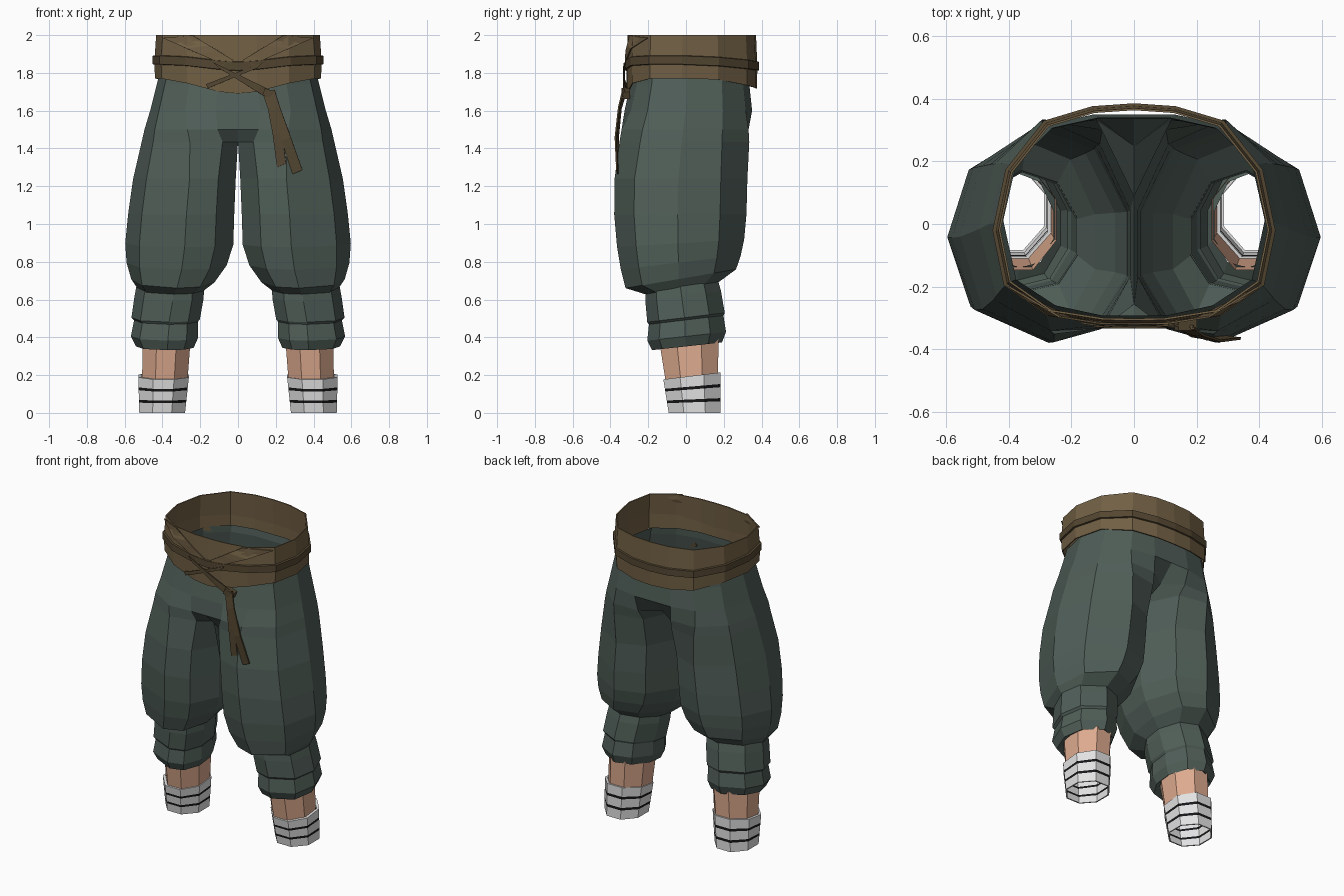
import bpy, bmesh, math
from mathutils import Vector

if "Cube" in bpy.data.objects:
    bpy.data.objects.remove(bpy.data.objects["Cube"])


def mat(name, rgb):
    m = bpy.data.materials.new(name)
    m.diffuse_color = (*rgb, 1)
    m.use_nodes = True
    m.node_tree.nodes["Principled BSDF"].inputs["Base Color"].default_value = m.diffuse_color
    return m


GREEN = mat("trouser green", (0.079, 0.110, 0.095))
BROWN = mat("sash brown", (0.165, 0.115, 0.058))
STRAP = mat("strap brown", (0.088, 0.062, 0.031))
SKIN = mat("skin", (0.72, 0.40, 0.27))
WHITE = mat("sock white", (0.76, 0.76, 0.77))
BLACK = mat("stripe black", (0.008, 0.008, 0.009))


def loft(name, rings, mats, mirror=False, thick=0, band_mat=None):
    """Skin a list of closed rings; faces lying on x = 0 are left out."""
    bm = bmesh.new()
    rows = [[bm.verts.new(p) for p in r] for r in rings]
    n = len(rings[0])
    for k, (a, b) in enumerate(zip(rows, rows[1:])):
        for i in range(n):
            j = (i + 1) % n
            quad = [a[i], a[j], b[j], b[i]]
            if all(abs(v.co.x) < 1e-5 for v in quad):
                continue
            f = bm.faces.new(quad)
            f.material_index = band_mat(k) if band_mat else 0
    bmesh.ops.recalc_face_normals(bm, faces=bm.faces)
    return finish(name, bm, mats, mirror, thick)


def finish(name, bm, mats, mirror=False, thick=0):
    me = bpy.data.meshes.new(name)
    bm.to_mesh(me)
    bm.free()
    ob = bpy.data.objects.new(name, me)
    bpy.context.collection.objects.link(ob)
    for m in mats:
        me.materials.append(m)
    if thick:
        s = ob.modifiers.new("thickness", "SOLIDIFY")
        s.thickness = thick
        s.offset = -1
    if mirror:
        mm = ob.modifiers.new("mirror", "MIRROR")
        mm.use_clip = True
        mm.merge_threshold = 0.0005
    return ob


# Cross-sections in a unit box: u from inner to outer side, t from front to back
LEG = [(1, .48), (.88, .80), (.5, 1), (.18, .90), (0, .60), (0, .30), (.17, .06), (.45, 0), (.87, .15)]
HIP = [(1, .48), (.90, .77), (.62, .95), (.28, 1), (0, 1), (0, 0), (.25, 0), (.60, .05), (.90, .18)]
SEAT = [(1, .48), (.90, .78), (.60, .98), (.24, .98), (0, .86), (0, .02), (.22, .02), (.54, .01), (.89, .17)]
CROTCH = [(1, .48), (.90, .79), (.57, 1), (.20, .95), (0, .64), (0, .14), (.16, .05), (.50, 0), (.88, .16)]
OCT = [(.5 + .54 * math.cos(math.radians(22.5 + 45 * k)), .5 + .54 * math.sin(math.radians(22.5 + 45 * k)))
       for k in range(8)]


def ring(shape, z, x0, x1, y0, y1, tilt=0):
    out = []
    for u, t in shape:
        y = y0 + t * (y1 - y0)
        out.append((x0 + u * (x1 - x0), y, z + tilt * y))
    return out


# Baggy trousers, waist down to the gathered knee
loft("trousers", [
    ring(HIP, 1.785, 0, .418, -.292, .340),
    ring(HIP, 1.74, 0, .43, -.295, .335),
    ring(HIP, 1.60, 0, .465, -.325, .350),
    ring(SEAT, 1.50, 0, .495, -.348, .345),
    ring(CROTCH, 1.435, 0, .51, -.352, .335),
    ring(LEG, 1.24, .012, .555, -.378, .325),
    ring(LEG, 1.05, .020, .582, -.380, .320),
    ring(LEG, .90, .025, .597, -.365, .308, .06),
    ring(LEG, .80, .060, .590, -.345, .290, .12),
    ring(LEG, .715, .125, .565, -.320, .265, .17),
    ring(LEG, .660, .185, .53, -.21, .165, .16),
], [GREEN], mirror=True)

# Two stepped cuffs with a turned-in hem
loft("cuffs", [
    ring(LEG, .675, .180, .538, -.215, .170, .14),
    ring(LEG, .62, .182, .548, -.215, .185, .14),
    ring(LEG, .505, .202, .564, -.205, .205, .12),
    ring(LEG, .492, .212, .550, -.196, .198, .12),
    ring(LEG, .405, .212, .567, -.205, .212, .11),
    ring(LEG, .352, .235, .540, -.180, .190, .11),
    ring(LEG, .372, .258, .500, -.140, .165, .11),
], [GREEN], mirror=True)

# Bare shins
loft("shins", [
    ring(OCT, .42, .248, .505, -.148, .174),
    ring(OCT, .16, .268, .508, -.107, .168),
], [SKIN], mirror=True)


# Socks with two painted stripes; the slant grows with height
def sock_ring(z, inset=0):
    f = z / .19
    return ring(OCT, z, .280 - .020 * f + inset, .523 + .005 * f - inset,
                -.092 - .028 * f + inset, .183 - inset, .12 * f)


levels = [.0, .055, .070, .122, .137, .192]
loft("socks", [sock_ring(0, .008)] + [sock_ring(z) for z in levels] + [sock_ring(.192, .016)],
     [WHITE, BLACK], mirror=True, band_mat=lambda k: 1 if k in (2, 4) else 0)

# Waist outline, back to front on the +x side: x, y, sash bottom z, strap centre z
WAIST = [(.13, .367, 1.722, 1.838), (.28, .322, 1.735, 1.845), (.40, .17, 1.765, 1.860), (.440, -.02, 1.77, 1.868),
         (.405, -.19, 1.77, 1.868), (.27, -.285, 1.745, 1.862), (.10, -.312, 1.70, 1.842)]
LOOP = ([(0, .376, 1.718, 1.836)] + WAIST + [(0, -.314, 1.69, 1.835)]
        + [(-x, y, a, b) for x, y, a, b in reversed(WAIST)])


def waist_ring(scale, zf):
    return [(x * scale, .02 + (y - .02) * scale, zf(a, b)) for x, y, a, b in LOOP]


# Wide sash around the waist
loft("sash", [
    waist_ring(1.0, lambda a, b: a),
    waist_ring(1.005, lambda a, b: b),
    waist_ring(.985, lambda a, b: 2.0),
], [BROWN], thick=.007)

# Narrow strap tied over the sash
loft("strap", [
    waist_ring(1.00, lambda a, b: b - .025),
    waist_ring(1.028, lambda a, b: b - .022),
    waist_ring(1.028, lambda a, b: b + .022),
    waist_ring(1.00, lambda a, b: b + .025),
], [STRAP])


def front_y(x):
    """Front surface of the sash at a given x."""
    x = abs(x)
    if x < .10:
        return -.316
    if x < .27:
        return -.316 + (x - .10) * .16
    return -.289 + (x - .27) * .70


def band(name, corners, off, material, steps=5):
    """Flat strip hugging the sash; corners are two start and two end points (x, z)."""
    a, b, c, d = [Vector(p) for p in corners]
    bm = bmesh.new()
    rows = []
    for i in range(steps + 1):
        f = i / steps
        rows.append([bm.verts.new((p.x, front_y(p.x) - off, p.y)) for p in (a.lerp(c, f), b.lerp(d, f))])
    for p, q in zip(rows, rows[1:]):
        bm.faces.new((p[0], q[0], q[1], p[1]))
    bmesh.ops.recalc_face_normals(bm, faces=bm.faces)
    return finish(name, bm, [material], thick=.006)


# Folds of cloth crossing at the front
for s, side in ((1, "right"), (-1, "left")):
    band("sash_fold_" + side, [(s * .40, 1.985), (s * .24, 1.998), (s * .08, 1.845), (s * .02, 1.865)],
         .006, BROWN)

# Strap ends crossing below the strap
band("strap_cross_left", [(.13, 1.855), (.10, 1.825), (-.17, 1.740), (-.16, 1.718)], .014, STRAP)
band("strap_cross_right", [(-.13, 1.855), (-.10, 1.825), (.19, 1.70), (.15, 1.67)], .018, STRAP)


# Knot and hanging tails
def tail(name, pts):
    """Strip along (x, y, z, half width) stations."""
    bm = bmesh.new()
    rows = [[bm.verts.new((x - w, y, z - w * .4)), bm.verts.new((x + w, y - .006, z + w * .4))] for x, y, z, w in pts]
    for p, q in zip(rows, rows[1:]):
        bm.faces.new((p[0], q[0], q[1], p[1]))
    bmesh.ops.recalc_face_normals(bm, faces=bm.faces)
    return finish(name, bm, [STRAP], thick=.008)


tail("tail_short", [(.160, -.325, 1.70, .028), (.180, -.348, 1.62, .022), (.208, -.362, 1.48, .024),
                    (.230, -.366, 1.31, .024)])
tail("tail_long", [(.165, -.332, 1.70, .028), (.200, -.354, 1.61, .022), (.255, -.372, 1.45, .024),
                   (.315, -.364, 1.275, .026)])
bpy.ops.mesh.primitive_cube_add(size=1, location=(.165, -.318, 1.69), rotation=(0, math.radians(20), 0))
knot = bpy.context.object
knot.name = "knot"
knot.scale = (.062, .045, .040)
knot.data.materials.append(STRAP)
